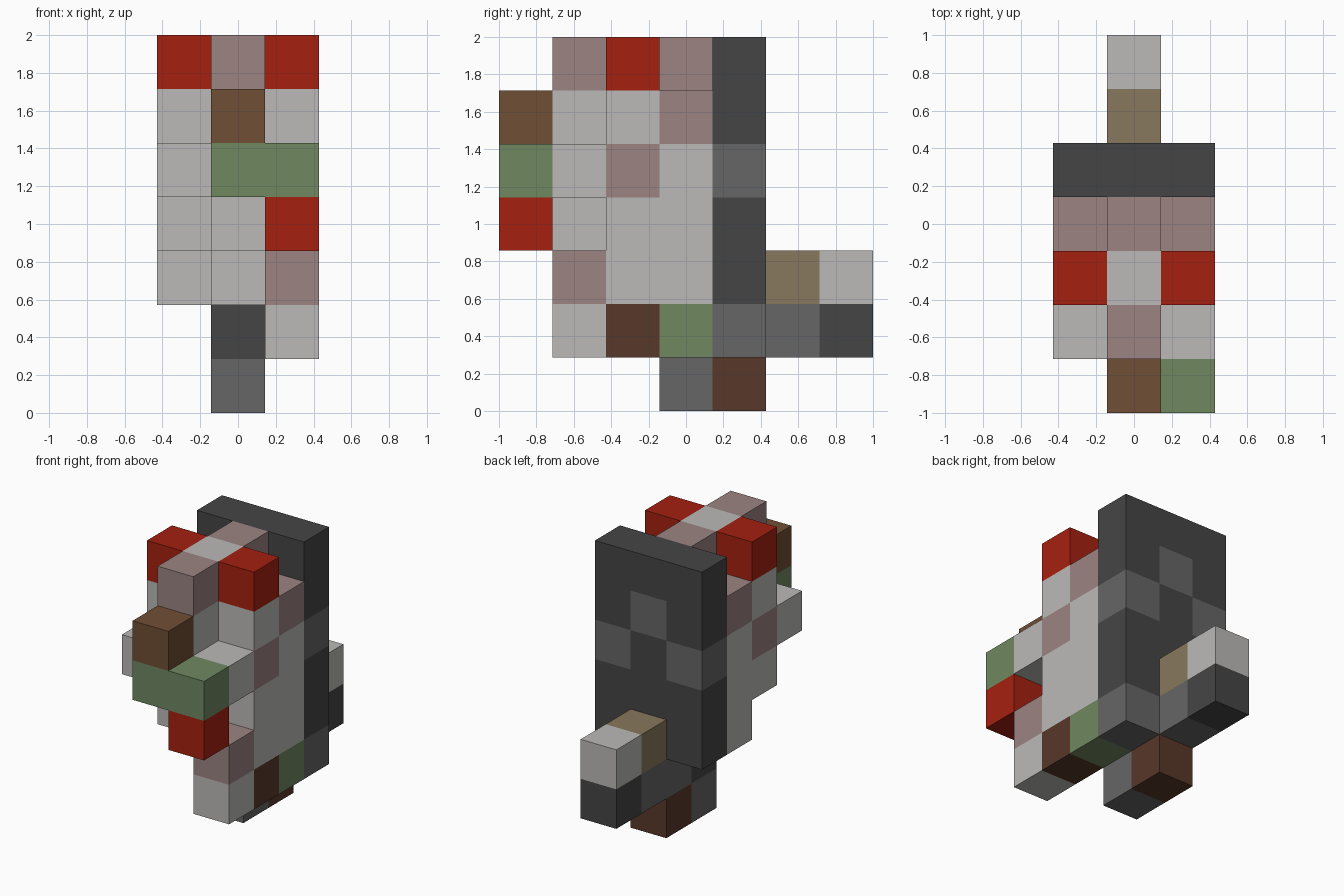
import bpy
import bmesh
from mathutils import Vector

cube = bpy.data.objects.get("Cube")
if cube:
    bpy.data.objects.remove(cube, do_unlink=True)

U = 2 / 7  # edge length of one block


def srgb(c):
    c /= 255
    return c / 12.92 if c <= 0.04045 else ((c + 0.055) / 1.055) ** 2.4


def material(name, r, g, b):
    col = (srgb(r), srgb(g), srgb(b), 1)
    m = bpy.data.materials.new(name)
    m.diffuse_color = col
    m.use_nodes = True
    node = next(n for n in m.node_tree.nodes if n.type == "BSDF_PRINCIPLED")
    node.inputs["Base Color"].default_value = col
    return m


MATS = {n: material(n, *c) for n, c in {
    "white": (187, 186, 184), "red": (165, 32, 16), "pink": (155, 132, 130),
    "brown": (112, 78, 53), "dark_brown": (88, 56, 41), "green": (112, 136, 97),
    "tan": (137, 120, 93), "grey": (102, 102, 102), "charcoal": (69, 69, 69),
}.items()}

blocks = {}  # cell -> (part, colour)


def fill(part, colour, xs, ys, zs):
    """Fill an inclusive range of cells; later fills repaint earlier ones."""
    for x in range(xs[0], xs[-1] + 1):
        for y in range(ys[0], ys[-1] + 1):
            for z in range(zs[0], zs[-1] + 1):
                blocks[x, y, z] = (part, colour)


# Body: stepped undersides in each of the three columns
fill("body", "white", [0], [-2, 0], [3, 5])
fill("body", "white", [0], [-1, 0], [2])
for side in (-1, 1):
    fill("body", "white", [side], [-1, 0], [3, 5])
    fill("body", "white", [side], [-2], [4])
    fill("body", "white", [side], [0], [2])
    fill("body", "pink", [side], [0], [5])
    fill("body", "pink", [side], [-1], [4])

# Left lower flank, reaching further forward
fill("left_flank", "white", [1], [-2, -1], [1, 2])
fill("left_flank", "pink", [1], [-2], [2])
fill("left_flank", "dark_brown", [1], [-1], [1])
fill("left_flank", "green", [1], [0], [1])

# Crest along the top
fill("crest", "pink", [0], [-2, 0], [6])
fill("crest", "white", [0], [-1], [6])
for side, name in ((-1, "right_top_block"), (1, "left_top_block")):
    fill(name, "red", [side], [-1], [6])

# Face pieces at the front
fill("nose", "brown", [0], [-3], [5])
fill("jaw", "green", [0, 1], [-3], [4])
fill("hanging_block", "red", [1], [-3], [3])

# Back plate with grey patches
fill("back_plate", "charcoal", [-1, 1], [1], [2, 6])
fill("back_plate", "grey", [0], [1], [5])
fill("back_plate", "grey", [-1], [1], [4])
fill("back_plate", "grey", [1], [1], [4])
fill("back_plate", "grey", [0, 1], [1], [1])

# Tail
fill("tail", "grey", [0], [2], [1])
fill("tail", "charcoal", [0], [3], [1])
fill("tail", "tan", [0], [2], [2])
fill("tail", "white", [0], [3], [2])

# Foot
fill("ankle", "charcoal", [0], [0], [1])
fill("foot", "grey", [0], [0], [0])
fill("foot", "dark_brown", [0], [1], [0])

AXES = [Vector(a) for a in ((1, 0, 0), (0, 1, 0), (0, 0, 1))]


def build_part(part):
    """Mesh the exposed block faces of one part."""
    bm = bmesh.new()
    mesh = bpy.data.meshes.new(part)
    slots = []
    for cell, (owner, colour) in blocks.items():
        if owner != part:
            continue
        if colour not in slots:
            slots.append(colour)
            mesh.materials.append(MATS[colour])
        centre = Vector(cell) + Vector((0, 0, 0.5))
        for i in range(3):
            for s in (-1, 1):
                n = AXES[i] * s
                if tuple(int(round(c)) for c in Vector(cell) + n) in blocks:
                    continue
                a, b = AXES[(i + 1) % 3] / 2, AXES[(i + 2) % 3] * s / 2
                mid = centre + n / 2
                corners = (mid - a - b, mid + a - b, mid + a + b, mid - a + b)
                face = bm.faces.new([bm.verts.new(c * U) for c in corners])
                face.material_index = slots.index(colour)
    bmesh.ops.remove_doubles(bm, verts=bm.verts, dist=0.001)
    bm.to_mesh(mesh)
    bm.free()
    bpy.context.collection.objects.link(bpy.data.objects.new(part, mesh))


for part in dict.fromkeys(owner for owner, _ in blocks.values()):
    build_part(part)
